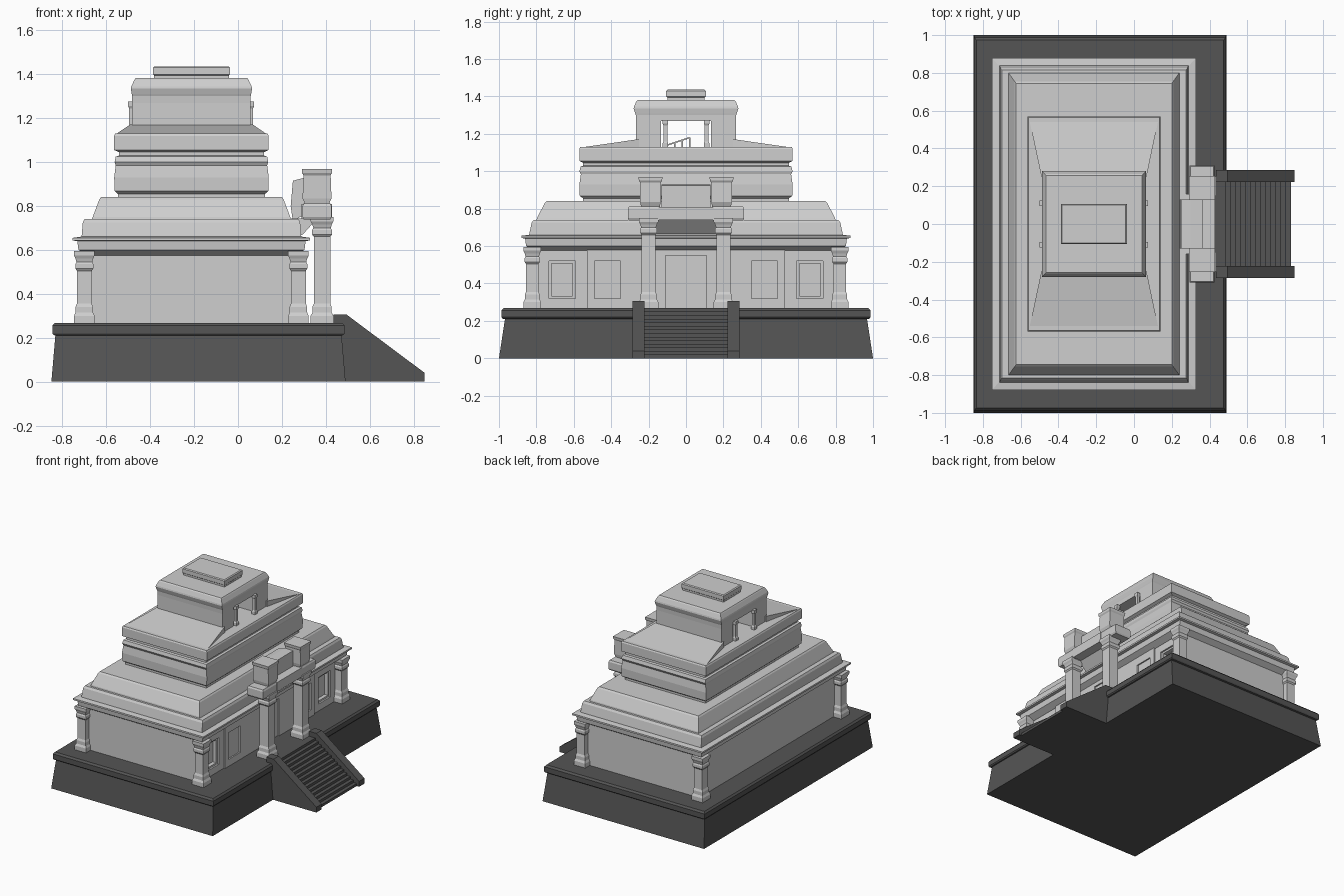
import bpy, bmesh

cube = bpy.data.objects.get("Cube")
if cube:
    bpy.data.objects.remove(cube, do_unlink=True)


def material(name, v):
    m = bpy.data.materials.new(name)
    m.use_nodes = True
    m.diffuse_color = (v, v, v, 1)
    m.node_tree.nodes["Principled BSDF"].inputs["Base Color"].default_value = (v, v, v, 1)
    return m


LIGHT = material("pale stone", 0.62)
DARK = material("dark stone", 0.09)


def finish(name, bm, mat):
    bmesh.ops.recalc_face_normals(bm, faces=bm.faces)
    me = bpy.data.meshes.new(name)
    bm.to_mesh(me)
    bm.free()
    me.materials.append(mat)
    ob = bpy.data.objects.new(name, me)
    bpy.context.collection.objects.link(ob)
    return ob


def loft(name, cx, cy, rings, mat=LIGHT):
    """Stack of rectangles, each given as (z, half x, half y)."""
    bm = bmesh.new()
    loops = [[bm.verts.new((cx + sx * hx, cy + sy * hy, z))
              for sx, sy in ((-1, -1), (1, -1), (1, 1), (-1, 1))] for z, hx, hy in rings]
    for a, b in zip(loops, loops[1:]):
        for i in range(4):
            j = (i + 1) % 4
            bm.faces.new((a[i], a[j], b[j], b[i]))
    bm.faces.new(loops[0][::-1])
    bm.faces.new(loops[-1])
    return finish(name, bm, mat)


def box(name, x0, x1, y0, y1, z0, z1, mat=LIGHT):
    hx, hy = (x1 - x0) / 2, (y1 - y0) / 2
    return loft(name, x0 + hx, y0 + hy, [(z0, hx, hy), (z1, hx, hy)], mat)


def prism(name, outline, y0, y1, mat=LIGHT):
    """Outline in x and z, extruded along y."""
    bm = bmesh.new()
    f = bm.faces.new([bm.verts.new((x, y0, z)) for x, z in outline])
    ext = bmesh.ops.extrude_face_region(bm, geom=[f])["geom"]
    bmesh.ops.translate(bm, vec=(0, y1 - y0, 0),
                        verts=[v for v in ext if isinstance(v, bmesh.types.BMVert)])
    return finish(name, bm, mat)


def column(name, x, y, z0, z1, scale=1.0):
    """Square column with moulded base and capital."""
    parts = [(z0, .047), (z0 + .035, .047), (z0 + .05, .04), (z0 + .075, .04), (z0 + .09, .034),
             (z1 - .09, .034), (z1 - .08, .041), (z1 - .06, .041), (z1 - .05, .036),
             (z1 - .035, .04), (z1 - .02, .047), (z1, .047)]
    return loft(name, x, y, [(z, h * scale, h * scale) for z, h in parts])


# Platform
loft("platform", -.18, 0, [(0, .67, 1), (.21, .652, .968), (.212, .66, .982), (.22, .666, .987),
                           (.255, .666, .987), (.268, .655, .975)], DARK)

# Stairs and their side walls
steps, x_top, x_low, z_top = 14, .46, .83, .268
outline = [(x_top, 0)]
run, rise = (x_low - x_top) / steps, z_top / steps
for i in range(steps):
    z = z_top - i * rise
    outline += [(x_top + i * run, z), (x_top + (i + 1) * run, z)]
outline.append((x_low, 0))
prism("stairs", outline, -.23, .23, DARK)
for side, s in (("left", 1), ("right", -1)):
    y0, y1 = sorted((s * .222, s * .285))
    prism(side + "_stair_wall", [(.435, 0), (.435, .305), (.495, .305), (.85, .04), (.85, 0)],
          y0, y1, DARK)

# Main hall with recessed windows and door
hall = box("hall", -.68, .255, -.815, .815, .26, .6)
front = box("hall_front", .2, .265, -.53, .53, .26, .595)


def recess(target, y, hw, z0, z1, x_face):
    for inset, depth in ((0, .012), (.014, .04)):
        cut = box("cutter", x_face - depth, x_face + .05, y - hw + inset, y + hw - inset,
                  z0 + inset, z1 - inset)
        cut.hide_render = True
        mod = target.modifiers.new("recess", "BOOLEAN")
        mod.operation, mod.solver, mod.object = "DIFFERENCE", "EXACT", cut
        bpy.context.view_layer.objects.active = target
        bpy.ops.object.modifier_apply(modifier=mod.name)
        bpy.data.objects.remove(cut, do_unlink=True)


for s in (-1, 1):
    recess(front, s * .42, .07, .32, .52, .265)
    recess(hall, s * .662, .07, .32, .52, .255)
recess(front, 0, .11, .262, .55, .265)

# Corner columns
for sx, x in (("back", -.7), ("front", .275)):
    for sy, y in (("left", .822), ("right", -.822)):
        column(f"{sx}_{sy}_column", x, y, .265, .595)

# Stepped roof of the hall
loft("cornice", -.212, 0, [(.575, .47, .815), (.6, .515, .855), (.64, .52, .86), (.643, .541, .88),
                           (.655, .541, .88), (.66, .505, .84)])
loft("middle_roof_step", -.212, 0, [(.65, .502, .84), (.665, .5, .838), (.725, .495, .825),
                                    (.74, .488, .815)])
loft("upper_roof_step", -.212, 0, [(.735, .455, .8), (.75, .45, .797), (.83, .42, .755),
                                   (.84, .412, .745)])

# Upper storey with bulging mouldings
loft("upper_storey", -.212, 0, [
    (.835, .335, .55), (.855, .335, .55), (.868, .35, .568), (.93, .352, .57), (.985, .345, .562),
    (1.0, .35, .57), (1.025, .345, .563), (1.03, .33, .55), (1.045, .33, .55), (1.055, .352, .57),
    (1.12, .352, .57), (1.13, .347, .565)])

# Sloping end roofs
for side, s in (("left", 1), ("right", -1)):
    bm = bmesh.new()
    outer = [bm.verts.new((x, s * .555, 1.128)) for x in (-.555, .13)]
    low = [bm.verts.new((x, s * .25, 1.128)) for x in (-.49, .066)]
    high = [bm.verts.new((x, s * .25, 1.172)) for x in (-.49, .066)]
    bm.faces.new((outer[0], outer[1], high[1], high[0]))
    bm.faces.new((outer[0], outer[1], low[1], low[0]))
    bm.faces.new((low[0], low[1], high[1], high[0]))
    for i in (0, 1):
        bm.faces.new((outer[i], low[i], high[i]))
    finish(side + "_end_roof", bm, LIGHT)

# Pavilion: two piers, slender jamb columns, moulded top and cap
for side, s in (("left", 1), ("right", -1)):
    loft(side + "_pavilion_pier", -.212, s * .2, [(1.125, .27, .066), (1.28, .27, .066)])
    for end, x in (("front", .06), ("back", -.487)):
        loft(f"{side}_{end}_jamb", x, s * .11, [
            (1.125, .014, .015), (1.15, .014, .015), (1.16, .009, .01), (1.245, .009, .01),
            (1.255, .014, .015), (1.275, .014, .015)])
loft("pavilion_top", -.212, 0, [(1.27, .27, .266), (1.3, .27, .268), (1.31, .272, .272),
                                (1.335, .276, .28), (1.345, .274, .278), (1.375, .26, .265),
                                (1.382, .255, .258)])
loft("pavilion_cap", -.212, 0, [(1.38, .17, .1), (1.395, .17, .1), (1.4, .175, .106),
                                (1.43, .175, .106), (1.436, .168, .1)])

# Small sloping rail inside the pavilion
rail_bottom, rail_rise = 1.14, .33
for i in range(4):
    y = -.1 + i * .04
    box("rail_post", -.22, -.205, y - .003, y + .003, 1.128, rail_bottom + i * .04 * rail_rise)
bm = bmesh.new()
bmesh.ops.create_cube(bm, size=1)
for v in bm.verts:
    y = -.04 + v.co.y * .12
    v.co = (-.212 + v.co.x * .02, y, rail_bottom + (y + .1) * rail_rise + v.co.z * .008)
finish("sloping_rail", bm, LIGHT)

# Entrance portal
for side, s in (("left", 1), ("right", -1)):
    column(side + "_portal_column", .383, s * .2, .265, .75, 1.1)
    loft(side + "_portal_block", .36, s * .19, [(.81, .055, .05), (.835, .066, .055),
                                                (.94, .062, .056), (.95, .068, .062),
                                                (.968, .068, .064)])
    loft(side + "_lintel_end", .36, s * .225, [(.738, .06, .08), (.75, .066, .086),
                                               (.8, .066, .086), (.812, .06, .08)])
box("lintel", .29, .428, -.15, .15, .74, .81)
prism("portal_crest", [(.25, .73), (.24, .8), (.25, .915), (.3, .928), (.365, .925), (.365, .8)],
      -.13, .13)
prism("portal_soffit", [(.24, .65), (.295, .67), (.36, .742), (.24, .742)], -.16, .16)
